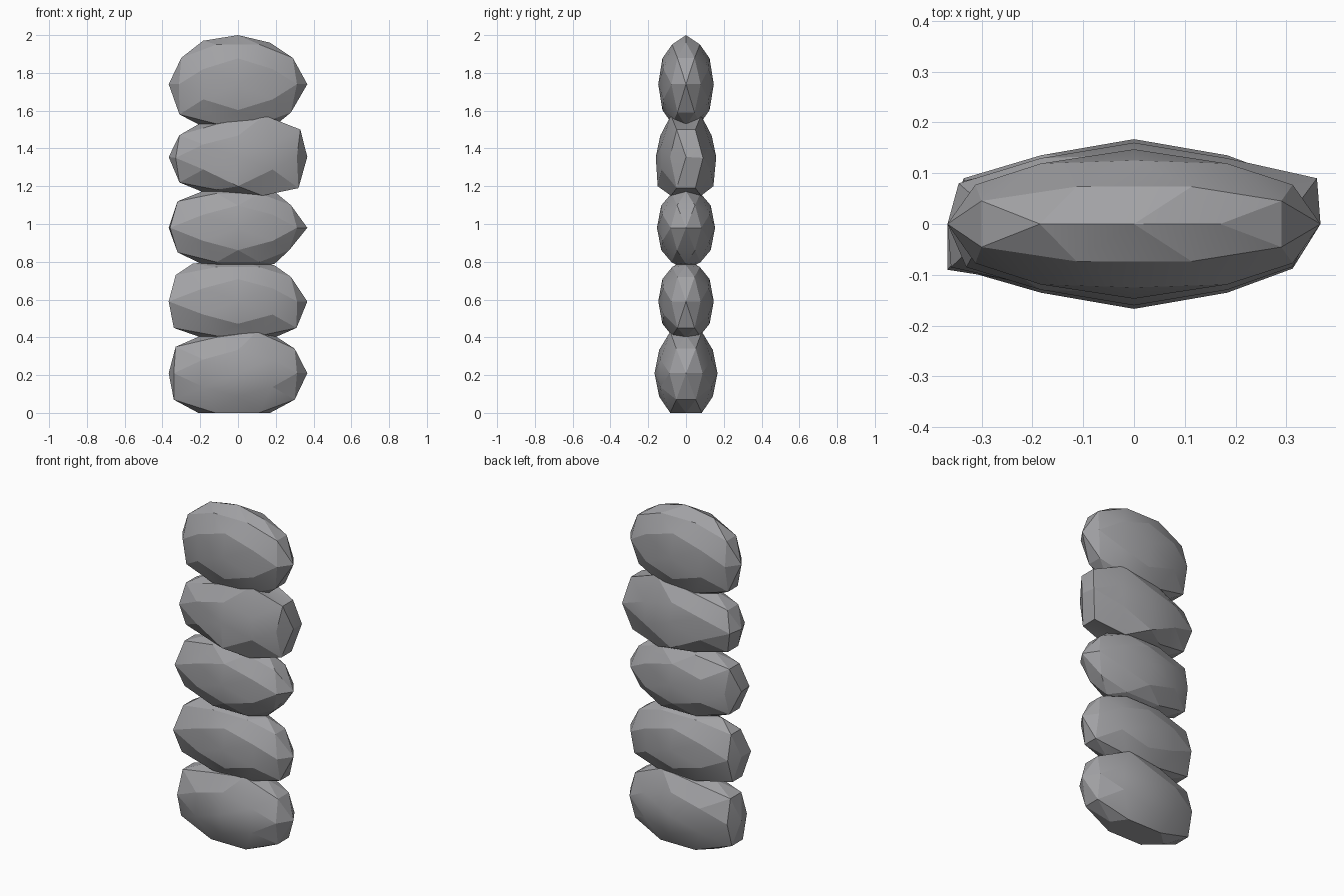
import bpy, bmesh, math
from itertools import combinations
from mathutils import Vector

if "Cube" in bpy.data.objects:
    bpy.data.objects.remove(bpy.data.objects["Cube"])

# dark slate colour
slate = bpy.data.materials.new("slate")
slate.diffuse_color = (0.36, 0.36, 0.375, 1)
slate.use_nodes = True
slate.node_tree.nodes["Principled BSDF"].inputs["Base Color"].default_value = slate.diffuse_color


def ico_points():
    """42 unit points: icosahedron corners plus its edge midpoints."""
    a, b = 0.5257, 0.8507
    corners = []
    for s in (-1, 1):
        for t in (-1, 1):
            corners += [Vector((s*a, 0, t*b)), Vector((s*b, t*a, 0)), Vector((0, s*b, t*a))]
    mids = [(p + q).normalized() for p, q in combinations(corners, 2) if (p - q).length < 1.1]
    return corners + mids


def stone(name, cz, rx, ry, rz, chips, ends=()):
    """Faceted pebble; chips move vertices in xz, ends move one vertex in xyz."""
    bm = bmesh.new()
    for p in ico_points():
        bm.verts.new(p)
    bmesh.ops.convex_hull(bm, input=bm.verts[:])
    bmesh.ops.recalc_face_normals(bm, faces=bm.faces[:])
    for v in bm.verts:
        u = v.co.copy()
        v.co = Vector((u.x*rx, u.y*ry, cz + u.z*rz))
        for ux, uz, x, z in chips:
            if abs(u.x - ux) < 0.06 and abs(u.z - uz) < 0.06:
                v.co.x, v.co.z = x, z
        for d, target in ends:
            if (u - Vector(d)).length < 0.1:
                v.co = Vector(target)
        v.co.z = max(v.co.z, 0)
    me = bpy.data.meshes.new(name)
    bm.to_mesh(me)
    bm.free()
    me.materials.append(slate)
    ob = bpy.data.objects.new(name, me)
    bpy.context.collection.objects.link(ob)
    # soften only the shallow facets
    bpy.ops.object.select_all(action='DESELECT')
    ob.select_set(True)
    bpy.context.view_layer.objects.active = ob
    bpy.ops.object.shade_smooth_by_angle(angle=math.radians(15))


# bottom stone, flattened where it rests
stone("bottom_stone", 0.21, 0.367, 0.167, 0.235,
      [(-.81, .5, -.33, .35), (.81, .5, .30, .34), (.81, -.5, .30, .07), (-.81, -.5, -.34, .07),
       (.31, .81, .10, .43), (.31, -.81, .11, 0), (-.31, -.81, -.12, 0),
       (.526, -.85, .17, 0), (-.526, -.85, -.21, 0)],
      [((-.85, -.526, 0), (-.34, -.09, .21)), ((-.85, .526, 0), (-.335, .09, .21))])

# second stone
stone("second_stone", 0.59, 0.367, 0.147, 0.225,
      [(-.81, .5, -.33, .73), (.81, .5, .28, .72), (.81, -.5, .31, .45), (-.81, -.5, -.34, .45),
       (-.526, .85, -.24, .79)],
      [((-.85, -.526, 0), (-.367, -.09, .59)), ((-.85, .526, 0), (-.335, .085, .59))])

# middle stone
stone("middle_stone", 0.98, 0.367, 0.154, 0.225,
      [(-.81, .5, -.32, 1.12), (.81, .5, .28, 1.10), (.81, -.5, .27, .86), (-.81, -.5, -.32, .85)],
      [((-.85, -.526, 0), (-.36, -.085, .98))])

# fourth stone, with a blunt right end
stone("fourth_stone", 1.355, 0.367, 0.16, 0.215,
      [(-.81, .5, -.31, 1.47), (.81, .5, .33, 1.50), (.81, -.5, .32, 1.19), (-.81, -.5, -.31, 1.22),
       (.31, .81, .14, 1.575), (.31, -.81, .13, 1.15)],
      [((.85, .526, 0), (.36, .09, 1.35)), ((-.85, .526, 0), (-.345, .08, 1.35)),
       ((-.85, -.526, 0), (-.33, -.085, 1.35)),
       ((0, -.85, -.526), (0, -.15, 1.20)), ((0, .85, -.526), (0, .145, 1.20))])

# top stone
stone("top_stone", 1.74, 0.367, 0.147, 0.26,
      [(-.81, .5, -.30, 1.88), (.81, .5, .29, 1.88), (.81, -.5, .28, 1.59), (-.81, -.5, -.31, 1.58),
       (.526, .85, .17, 1.96), (-.526, .85, -.185, 1.97)])
